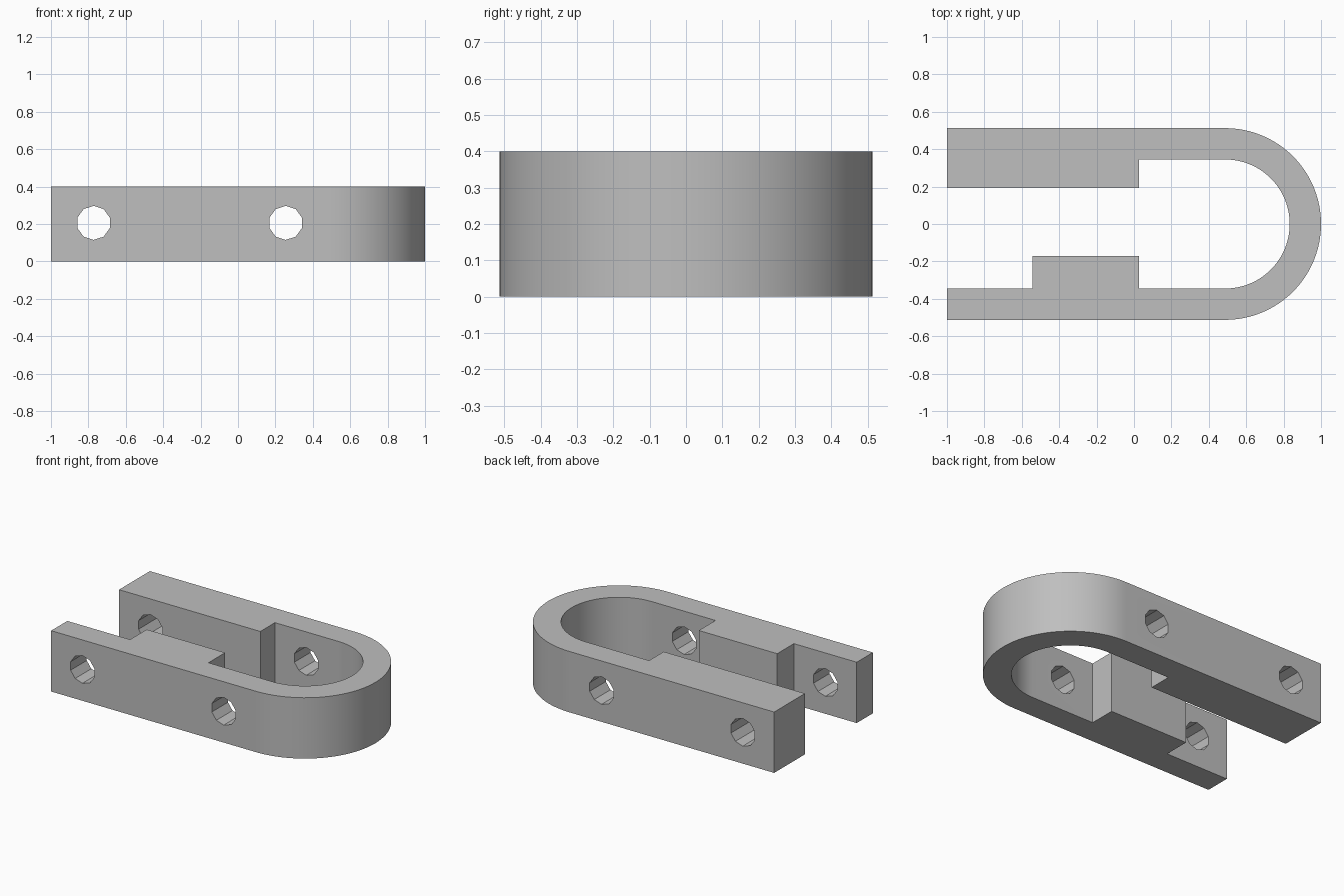
import bpy, math

cube = bpy.data.objects.get("Cube")
if cube:
    bpy.data.objects.remove(cube, do_unlink=True)

HEIGHT = 0.4
OUTER, INNER = 0.5125, 0.345
BEND_X = 1.0 - OUTER

grey = bpy.data.materials.new("plain grey")
grey.use_nodes = True
colour = (0.52, 0.52, 0.52, 1)
grey.diffuse_color = colour
grey.node_tree.nodes["Principled BSDF"].inputs["Base Color"].default_value = colour


def make_object(name, verts, faces):
    mesh = bpy.data.meshes.new(name)
    mesh.from_pydata(verts, [], faces)
    mesh.materials.append(grey)
    obj = bpy.data.objects.new(name, mesh)
    bpy.context.collection.objects.link(obj)
    return obj


def prism(name, outline, start, offset):
    """Extrude a closed counter-clockwise outline of 3D points along offset."""
    n = len(outline)
    verts = outline + [tuple(a + b for a, b in zip(p, offset)) for p in outline]
    faces = [tuple(reversed(range(n))), tuple(range(n, 2 * n))]
    faces += [(i, (i + 1) % n, n + (i + 1) % n, n + i) for i in range(n)]
    return make_object(name, verts, faces)


def arc(radius, steps=48):
    """Half circle from the front arm round to the back arm."""
    angles = [math.pi * (i / steps - 0.5) for i in range(steps + 1)]
    return [(BEND_X + radius * math.cos(a), radius * math.sin(a)) for a in angles]


# U-shaped body: outer edge, thick back arm, inner bend, front arm with pad
profile = [(-1, -OUTER)] + arc(OUTER) + [(-1, OUTER)]
profile += [(-1, 0.193), (0.027, 0.193), (0.027, INNER)]
profile += arc(INNER)[::-1]
profile += [(0.027, -INNER), (0.027, -0.172), (-0.543, -0.172),
            (-0.543, -INNER), (-1, -INNER)]
body = prism("clevis_body", [(x, y, 0) for x, y in profile], 0, (0, 0, HEIGHT))

# Pin holes bored through both arms
for label, x in (("end", -0.772), ("bend", 0.255)):
    ring = [(x + 0.091 * math.sin(math.tau * i / 10), -0.7,
             0.206 - 0.091 * math.cos(math.tau * i / 10)) for i in range(10)]
    cutter = prism(label + "_hole_cutter", ring, 0, (0, 1.4, 0))
    cutter.hide_render = True
    cutter.hide_set(True)
    cutter.display_type = 'WIRE'
    # Outward normals keep the cut clean
    if cutter.data.polygons[0].normal.y > 0:
        cutter.data.flip_normals()
    cut = body.modifiers.new(label + "_hole", 'BOOLEAN')
    cut.operation = 'DIFFERENCE'
    cut.solver = 'EXACT'
    cut.object = cutter

# Apply the cuts, then smooth only the rounded bend
bpy.context.view_layer.objects.active = body
body.select_set(True)
for name in [m.name for m in body.modifiers]:
    bpy.ops.object.modifier_apply(modifier=name)
for obj in [o for o in bpy.data.objects if o.name.endswith("_hole_cutter")]:
    bpy.data.objects.remove(obj, do_unlink=True)
bpy.ops.object.shade_smooth_by_angle(angle=math.radians(20))
